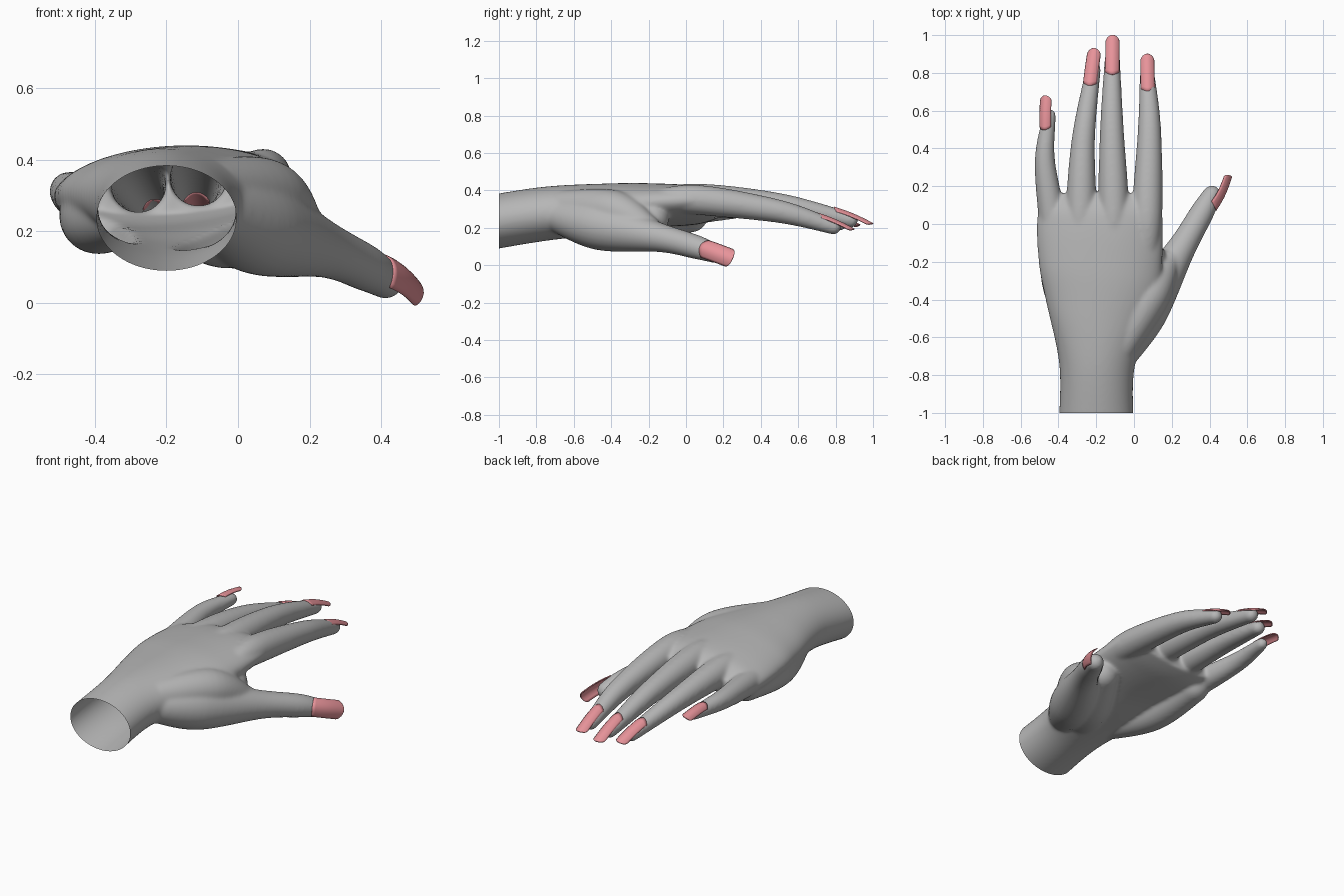
import bpy, bmesh, math
from mathutils import Vector

old = bpy.data.objects.get("Cube")
if old:
    bpy.data.objects.remove(old)


def material(name, rgb):
    mat = bpy.data.materials.new(name)
    mat.use_nodes = True
    mat.diffuse_color = (*rgb, 1)
    shader = mat.node_tree.nodes["Principled BSDF"]
    shader.inputs["Base Color"].default_value = (*rgb, 1)
    return mat


skin = material("grey skin", (.47, .47, .47))
polish = material("pink polish", (.82, .3, .33))


def add_object(name, bm, mat):
    for face in bm.faces:
        face.smooth = True
    bmesh.ops.recalc_face_normals(bm, faces=bm.faces)
    mesh = bpy.data.meshes.new(name)
    bm.to_mesh(mesh)
    bm.free()
    mesh.materials.append(mat)
    obj = bpy.data.objects.new(name, mesh)
    bpy.context.collection.objects.link(obj)
    return obj


def spline(points, steps=8):
    """Catmull-Rom interpolation of tuples of any length."""
    padded = [points[0], *points, points[-1]]
    path = []
    for i in range(len(points) - 1):
        for k in range(steps):
            t = k / steps
            path.append([b + t * ((c - a) + t * ((2 * a - 5 * b + 4 * c - d)
                         + t * (3 * b - a - 3 * c + d))) / 2
                         for a, b, c, d in zip(*padded[i:i + 4])])
    return path + [list(points[-1])]


def circle(sides):
    for k in range(sides):
        angle = math.tau * k / sides
        yield math.cos(angle), math.sin(angle)


def loft(bm, rings):
    """Skin closed rings of points and cap both ends."""
    rows = [[bm.verts.new(point) for point in ring] for ring in rings]
    for row, following in zip(rows, rows[1:]):
        for i in range(len(row)):
            bm.faces.new((row[i - 1], row[i], following[i], following[i - 1]))
    bm.faces.new(rows[0][::-1])
    bm.faces.new(rows[-1])


def limb(bm, points):
    """Round limb along (x, y, z, radius) points with a rounded tip."""
    path = spline(points)
    centres = [Vector(p[:3]) for p in path]
    radii = [p[3] for p in path]
    tip, radius = centres[-1], radii[-1]
    forward = (tip - centres[-2]).normalized()
    for k in range(1, 6):
        angle = math.radians(17 * k)
        centres.append(tip + forward * radius * math.sin(angle))
        radii.append(radius * math.cos(angle))
    rings = []
    for i, centre in enumerate(centres):
        ahead = centres[min(i + 1, len(centres) - 1)]
        along = (ahead - centres[max(i - 1, 0)]).normalized()
        side = along.cross(Vector((0, 0, 1))).normalized()
        up = side.cross(along)
        rings.append([centre + radii[i] * (c * side + s * up) for c, s in circle(24)])
    loft(bm, rings)


def nail(name, base, tip, normal, half, bend):
    """Long curved nail plate with a rounded tip."""
    length = tip - base
    side = length.cross(Vector(normal)).normalized()
    up = side.cross(length).normalized()
    bm = bmesh.new()
    rows = []
    for i in range(17):
        u = 1 - (1 - i / 16) ** 1.6
        taper = math.sqrt(max(.03, 1 - max(0, (u - .84) / .16) ** 2))
        row = []
        for k in range(-5, 6):
            v = k / 5 * taper
            cuticle = max(0, 1 - u * 3) * v * v / 10
            row.append(bm.verts.new(base + length * (u + cuticle) + side * half * v
                                    + up * bend * (math.sin(math.pi * u) / 3 - v * v)))
        rows.append(row)
    for row, following in zip(rows, rows[1:]):
        for k in range(len(row) - 1):
            bm.faces.new((row[k], row[k + 1], following[k + 1], following[k]))
    plate = add_object(name, bm, polish).modifiers.new("thickness", "SOLIDIFY")
    plate.thickness = .006
    plate.offset = 0


def finger(bm, name, knuckle, joint, tip, nail_tip, size, lean):
    """Tapered finger rooted inside the palm, with its nail on top."""
    knuckle, joint, tip = Vector(knuckle), Vector(joint), Vector(tip)
    root = knuckle - Vector((0, .25, .01))
    radii = (.05, .08, .062, .04)
    limb(bm, [(*p, size * r) for p, r in zip((root, knuckle, joint, tip), radii)])
    back = (joint - tip).normalized()
    base = tip + size * (back * .09 + Vector((lean / 15, 0, .05)))
    nail(name + "_nail", base, Vector(nail_tip), (lean, 0, 1), size * .035, size * .018)


bm = bmesh.new()

# Wrist and palm: position, left edge, right edge, bottom, top
sections = [(-1.08, -.4, 0, .075, .37), (-.75, -.395, .005, .13, .42),
            (-.4, -.468, .13, .17, .437), (-.2, -.505, .15, .2, .437),
            (.05, -.51, .15, .22, .42), (.16, -.43, .11, .25, .37)]
rings = []
for y, left, right, bottom, top in spline(sections):
    middle, half = (left + right) / 2, (right - left) / 2
    tilt = .08 * min(1, max(0, y * 2 + 1))
    rings.append([(middle + half * c, y,
                   (bottom + top) / 2 + (top - bottom) / 2 * s + tilt * half * c)
                  for c, s in circle(48)])
loft(bm, rings)

# Four fingers
finger(bm, "index", (.07, .05, .35), (.082, .5, .287), (.07, .79, .203),
       (.07, .9, .192), 1, 0)
finger(bm, "middle", (-.107, .05, .355), (-.117, .5, .322), (-.115, .88, .24),
       (-.113, 1, .222), 1.02, 0)
finger(bm, "ring", (-.28, .05, .335), (-.268, .45, .305), (-.215, .82, .222),
       (-.21, .93, .215), 1, -.15)
finger(bm, "little", (-.435, .02, .29), (-.472, .34, .312), (-.447, .575, .312),
       (-.47, .68, .335), .87, -.35)

# Thumb, and its nail facing sideways
limb(bm, [(-.08, -.72, .27, .08), (.05, -.46, .21, .13), (.25, -.13, .145, .077),
          (.36, .06, .095, .064), (.412, .155, .06, .05)])
nail("thumb_nail", Vector((.432, .075, .1)), Vector((.515, .25, .035)),
     (.8, -.4, .3), .05, .025)

# Webbing above the thumb, fleshy thumb base and outer edge of the palm
limb(bm, [(-.08, -.66, .31, .09), (.08, -.38, .29, .11), (.18, -.2, .2, .065)])
limb(bm, [(-.16, -.64, .25, .09), (-.03, -.42, .215, .12), (.08, -.18, .25, .09)])
limb(bm, [(-.3, -.6, .25, .08), (-.39, -.3, .235, .1), (-.41, .03, .26, .085)])
hand = add_object("hand", bm, skin)

# Fuse the parts into one soft skin
remesh = hand.modifiers.new("fuse", "REMESH")
remesh.mode = "VOXEL"
remesh.voxel_size = .0075
soften = hand.modifiers.new("soften", "SMOOTH")
soften.iterations = 26
view = bpy.context.evaluated_depsgraph_get()
fused = bpy.data.meshes.new_from_object(hand.evaluated_get(view))
hand.modifiers.clear()

# Open the wrist with a straight cut
bm = bmesh.new()
bm.from_mesh(fused)
bmesh.ops.bisect_plane(bm, geom=bm.verts[:] + bm.edges[:] + bm.faces[:],
                       plane_co=(0, -1, 0), plane_no=(0, 1, 0), clear_inner=True)
for face in bm.faces:
    face.smooth = True
bm.to_mesh(hand.data)
bm.free()
